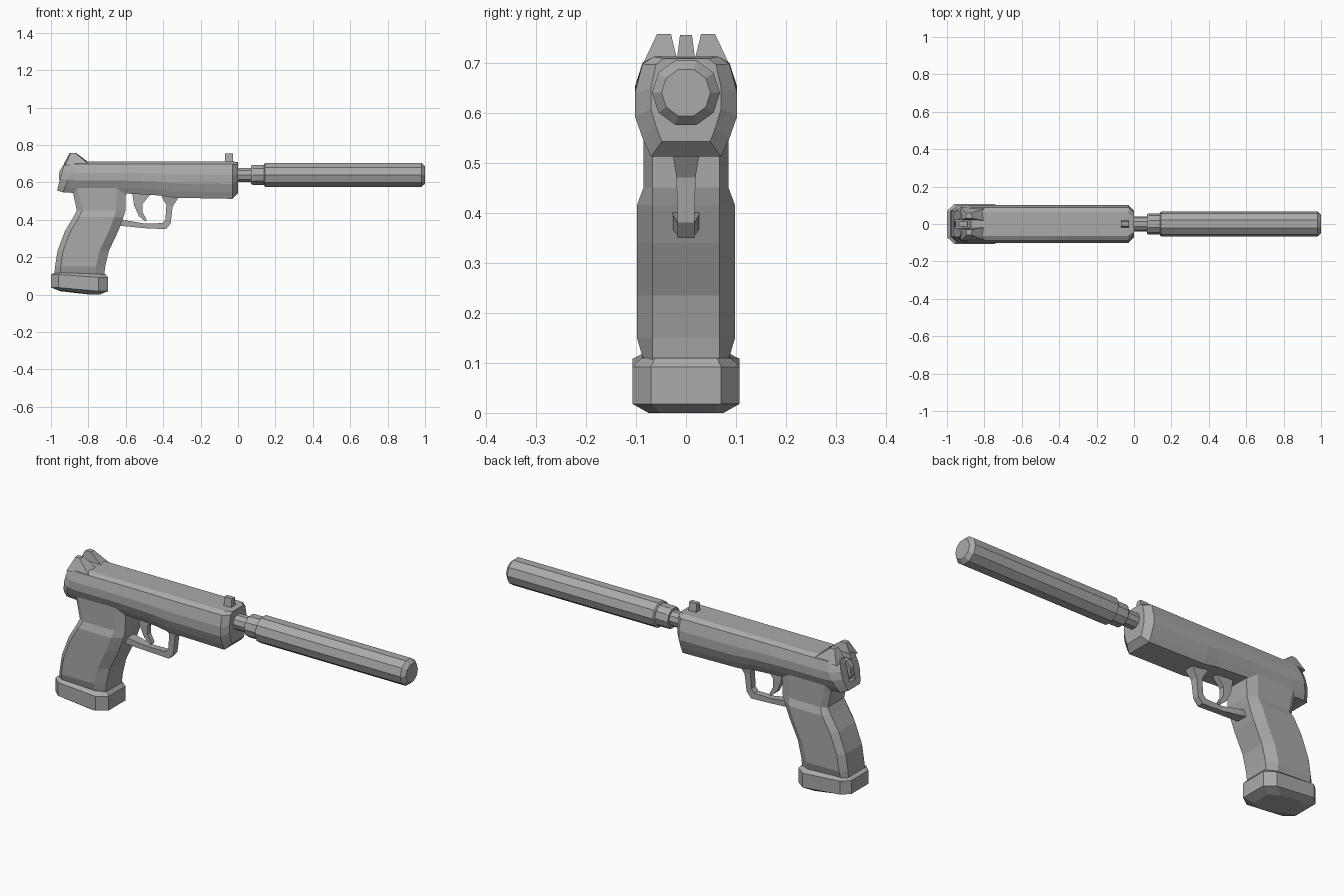
import bpy, bmesh, math

cube = bpy.data.objects.get("Cube")
if cube:
    bpy.data.objects.remove(cube, do_unlink=True)

GREY = (0.40, 0.40, 0.40, 1)
metal = bpy.data.materials.new("plain grey")
metal.use_nodes = True
metal.diffuse_color = GREY
metal.node_tree.nodes["Principled BSDF"].inputs["Base Color"].default_value = GREY


def loft(name, rings):
    """Skin a row of equal-length point rings and cap both ends."""
    bm = bmesh.new()
    rows = [[bm.verts.new(p) for p in ring] for ring in rings]
    n = len(rows[0])
    for a, b in zip(rows, rows[1:]):
        for i in range(n):
            j = (i + 1) % n
            bm.faces.new((a[i], a[j], b[j], b[i]))
    bm.faces.new(rows[0])
    bm.faces.new(rows[-1])
    bmesh.ops.recalc_face_normals(bm, faces=bm.faces)
    mesh = bpy.data.meshes.new(name)
    bm.to_mesh(mesh)
    bm.free()
    mesh.materials.append(metal)
    obj = bpy.data.objects.new(name, mesh)
    bpy.context.collection.objects.link(obj)
    return obj


def block(name, outline, y0, y1):
    """Extrude an x-z outline from y0 to y1."""
    return loft(name, [[(x, y, z) for x, z in outline] for y in (y0, y1)])


def turned(name, stations, sides=10, zc=0.64):
    """Faceted tube along x from (x, radius) stations."""
    angles = [2 * math.pi * i / sides for i in range(sides)]
    return loft(name, [[(x, r * math.cos(a), zc + r * math.sin(a)) for a in angles]
                       for x, r in stations])


# Slide and frame: one faceted section lofted along x
HALF = [(0.07, 0.512), (0.086, 0.547), (0.102, 0.592), (0.102, 0.64), (0.087, 0.697), (0.065, 0.712)]
SECTION = HALF + [(-y, z) for y, z in reversed(HALF)]


def body_ring(x, shear=0, lift=0, wide=1, tall=1):
    ring = []
    for y, z in SECTION:
        z += lift * (0.712 - z) / 0.2
        z = 0.69 + (z - 0.69) * tall
        ring.append((x + shear * (z - 0.51), y * wide, z))
    return ring


body = loft("slide_and_frame", [
    body_ring(0, wide=0.69, tall=0.83),
    body_ring(-0.03),
    body_ring(-0.35, lift=0.006),
    body_ring(-0.42, lift=0.018),
    body_ring(-0.62, lift=0.03),
    body_ring(-0.85, lift=0.03),
    body_ring(-0.95, shear=0.4, lift=0.035),
    body_ring(-0.98, shear=0.27, lift=0.045, wide=0.7),
])

# Slot down the back for the hammer
cutter = block("slot_cutter", [(-1.05, 0.59), (-0.92, 0.59), (-0.86, 0.74), (-1.05, 0.74)], -0.022, 0.022)
cutter.hide_render = True
cutter.hide_set(True)
slot = body.modifiers.new("slot", "BOOLEAN")
slot.operation = "DIFFERENCE"
slot.solver = "EXACT"
slot.object = cutter

# Hammer
block("hammer", [(-0.90, 0.59), (-0.945, 0.595), (-0.958, 0.62), (-0.955, 0.66),
                 (-0.935, 0.69), (-0.89, 0.69)], -0.014, 0.014)

# Rear sight ears, leaning inwards at the top
for name, s in (("left_rear_sight", 1), ("right_rear_sight", -1)):
    inner = [(-0.935, 0.022, 0.69), (-0.90, 0.03, 0.757), (-0.865, 0.03, 0.757), (-0.80, 0.018, 0.708)]
    outer = [(-0.925, 0.088, 0.69), (-0.895, 0.058, 0.757), (-0.87, 0.058, 0.757), (-0.80, 0.085, 0.70)]
    loft(name, [[(x, s * y, z) for x, y, z in side] for side in (inner, outer)])

# Front sight
loft("front_sight", [[(x, y * w, z) for x, y in ((-0.07, -1), (-0.027, -1), (-0.027, 1), (-0.07, 1))]
                     for z, w in ((0.70, 0.019), (0.755, 0.012))])

# Barrel and suppressor
turned("barrel", [(-0.02, 0.04), (0.08, 0.04)])
turned("suppressor_collar", [(0.07, 0.052), (0.08, 0.057), (0.15, 0.057)])
turned("suppressor", [(0.14, 0.06), (0.145, 0.068), (0.98, 0.068), (1.0, 0.049)])


def grip_ring(back, front, z, half, cut, inset_back, inset_front, drop=0):
    """Eight-sided ring; drop lowers the front end."""
    zf = z - drop
    right = [(back, -cut, z), (back + inset_back, -half, z),
             (front - inset_front, -half, zf), (front, -cut, zf)]
    return right + [(x, -y, h) for x, y, h in reversed(right)]


# Grip
loft("grip", [grip_ring(b, f, z, h, 0.067, 0.03, 0.05) for b, f, z, h in (
    (-0.89, -0.60, 0.57, 0.085),
    (-0.88, -0.60, 0.535, 0.085),
    (-0.862, -0.602, 0.45, 0.085),
    (-0.88, -0.612, 0.415, 0.098),
    (-0.925, -0.64, 0.34, 0.098),
    (-0.965, -0.69, 0.235, 0.098),
    (-0.978, -0.71, 0.15, 0.098),
    (-0.982, -0.715, 0.105, 0.085))])

# Magazine base
loft("magazine_base", [grip_ring(b, f, z, h, c, 0.04, 0.05, d) for b, f, z, h, c, d in (
    (-0.98, -0.71, 0.118, 0.088, 0.062, 0.008),
    (-1.0, -0.695, 0.108, 0.107, 0.07, 0.016),
    (-1.0, -0.695, 0.038, 0.107, 0.07, 0.02),
    (-0.95, -0.74, 0.018, 0.075, 0.05, 0.018))])

# Trigger guard: outer point, inner point and half width at each step
loft("trigger_guard", [[(xo, -w, zo), (xo, w, zo), (xi, w, zi), (xi, -w, zi)] for xo, zo, xi, zi, w in (
    (-0.64, 0.37, -0.64, 0.405, 0.028),
    (-0.60, 0.365, -0.59, 0.395, 0.026),
    (-0.50, 0.355, -0.50, 0.38, 0.017),
    (-0.385, 0.35, -0.405, 0.382, 0.017),
    (-0.36, 0.38, -0.388, 0.402, 0.017),
    (-0.35, 0.47, -0.383, 0.48, 0.019),
    (-0.315, 0.525, -0.41, 0.525, 0.028))])

# Trigger
loft("trigger", [[(xb, -w, zb), (xb, w, zb), (xf, w, zf), (xf, -w, zf)] for xb, zb, xf, zf, w in (
    (-0.565, 0.54, -0.465, 0.54, 0.014),
    (-0.555, 0.475, -0.51, 0.485, 0.014),
    (-0.53, 0.42, -0.51, 0.44, 0.013),
    (-0.495, 0.39, -0.488, 0.40, 0.012))])
